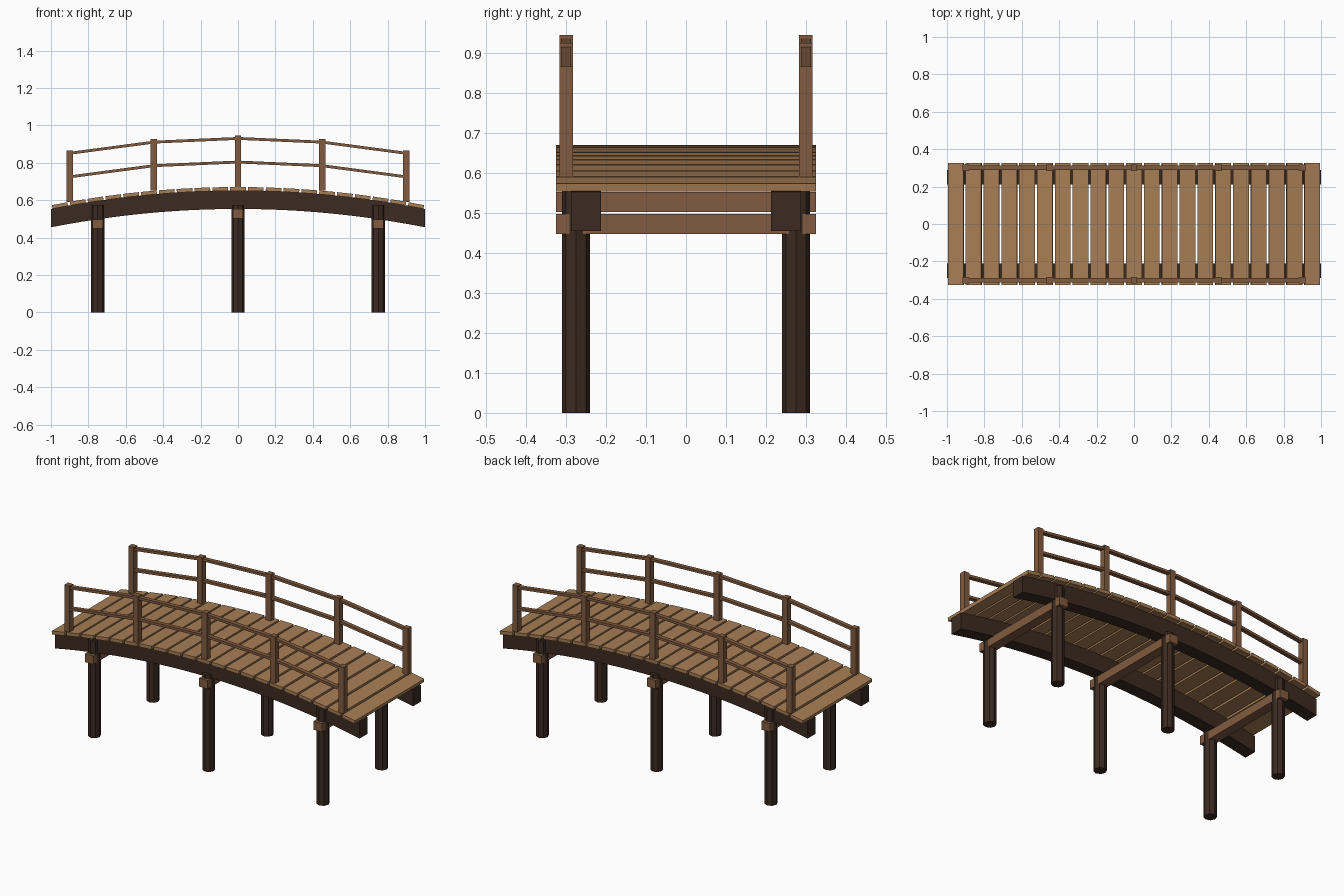
import bpy, bmesh, math
from mathutils import Matrix, Vector

if "Cube" in bpy.data.objects:
    bpy.data.objects.remove(bpy.data.objects["Cube"])


def material(name, rgb):
    m = bpy.data.materials.new(name)
    m.diffuse_color = (*rgb, 1)
    m.use_nodes = True
    m.node_tree.nodes["Principled BSDF"].inputs["Base Color"].default_value = m.diffuse_color
    return m


DARK = material("dark_timber", (0.045, 0.024, 0.015))
MID = material("rail_timber", (0.22, 0.105, 0.05))
LIGHT = material("deck_timber", (0.39, 0.21, 0.092))


def finish(name, bm, mat):
    bmesh.ops.recalc_face_normals(bm, faces=bm.faces)
    mesh = bpy.data.meshes.new(name)
    bm.to_mesh(mesh)
    bm.free()
    mesh.materials.append(mat)
    ob = bpy.data.objects.new(name, mesh)
    bpy.context.collection.objects.link(ob)


def box(name, centre, size, mat, tilt=0.0):
    bm = bmesh.new()
    place = Matrix.Translation(centre) @ Matrix.Rotation(tilt, 4, 'Y')
    bmesh.ops.create_cube(bm, size=1, matrix=place @ Matrix.Diagonal((*size, 1)))
    finish(name, bm, mat)


def arc(x):
    """Height of the top of the arched beams."""
    return 0.651 - 0.098 * x * x


# Arched side beams
N = 24
for side, y0 in (("front", -0.2875), ("back", 0.2125)):
    xs = [-1 + 2 * i / N for i in range(N + 1)]
    outline = [(x, arc(x)) for x in xs] + [(x, arc(x) - 0.098) for x in reversed(xs)]
    bm = bmesh.new()
    face = bm.faces.new([bm.verts.new((x, y0, z)) for x, z in outline])
    out = bmesh.ops.extrude_face_region(bm, geom=[face])
    moved = [v for v in out["geom"] if isinstance(v, bmesh.types.BMVert)]
    bmesh.ops.translate(bm, verts=moved, vec=(0, 0.075, 0))
    finish(side + "_arched_beam", bm, DARK)

# Deck planks following the arch
for i in range(21):
    x = (i - 10) * 0.0952
    tilt = math.atan(0.196 * x)
    box(f"deck_plank_{i + 1}", (x, 0, arc(x) + 0.009), (0.084, 0.65, 0.02), LIGHT, tilt)

# Piles and cross beams
for i, x in enumerate((-0.75, 0, 0.75)):
    box(f"cross_beam_{i + 1}", (x, 0, arc(x) - 0.123), (0.056, 0.65, 0.05), MID)
    for side, y in (("front", -0.275), ("back", 0.275)):
        bm = bmesh.new()
        bmesh.ops.create_cone(bm, cap_ends=True, segments=8, radius1=0.035, radius2=0.035,
                              depth=0.575, matrix=Matrix.Translation((x, y, 0.2875)))
        finish(f"{side}_pile_{i + 1}", bm, DARK)

# Railings: posts plus straight rails between neighbours
POSTS = (-0.9, -0.45, 0, 0.45, 0.9)
for side, y in (("front", -0.3), ("back", 0.3)):
    for i, x in enumerate(POSTS):
        box(f"{side}_rail_post_{i + 1}", (x, y, arc(x) + 0.157), (0.034, 0.034, 0.275), MID)
    for kind, lift in (("top", 0.279), ("middle", 0.153)):
        for i, (xa, xb) in enumerate(zip(POSTS, POSTS[1:])):
            a = Vector((xa, y, arc(xa) + lift))
            b = Vector((xb, y, arc(xb) + lift))
            d = b - a
            box(f"{side}_{kind}_rail_{i + 1}", (a + b) / 2, (d.length, 0.025, 0.015), MID,
                -math.atan2(d.z, d.x))
